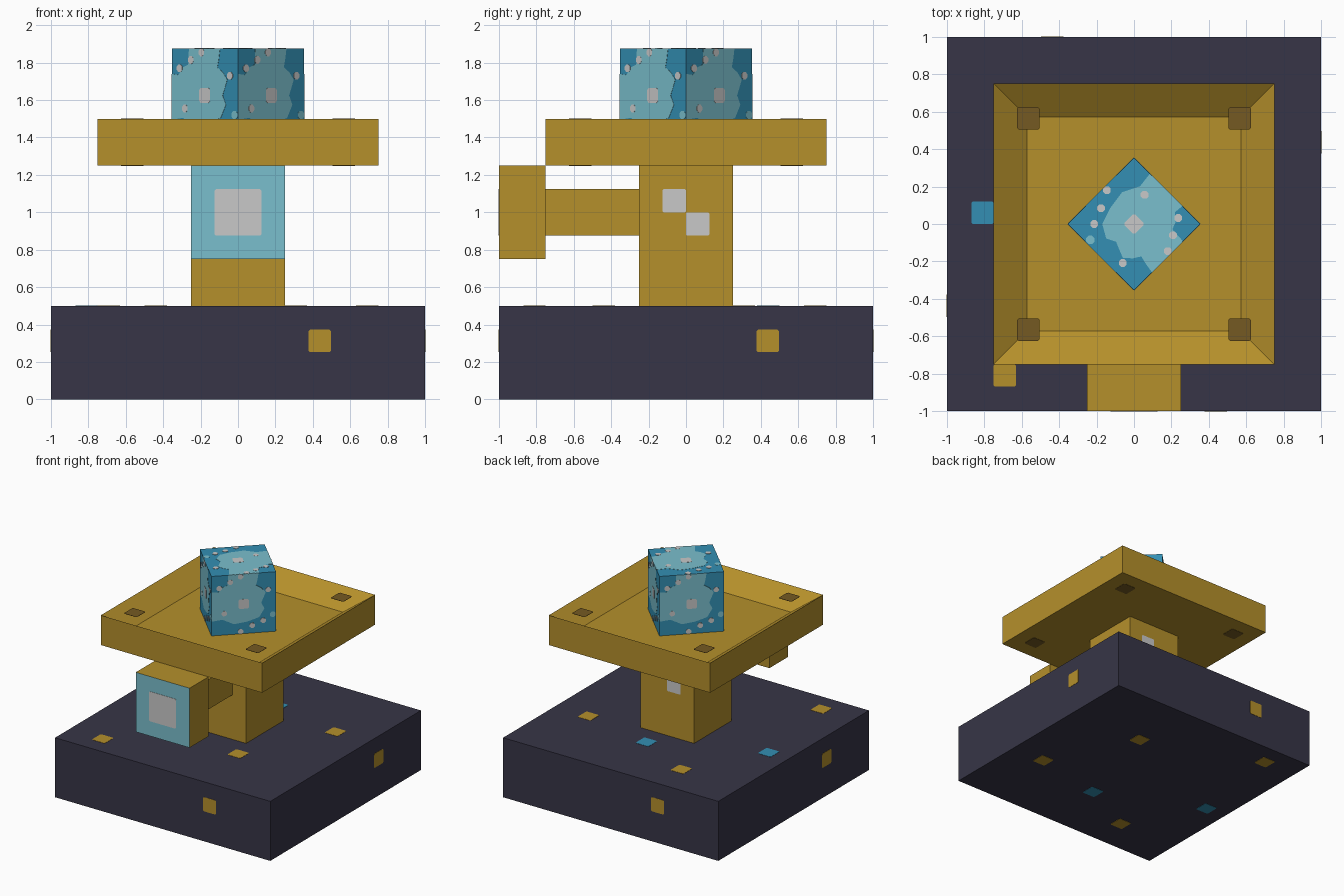
import bpy, bmesh
from math import pi
from mathutils import Vector, Matrix

if "Cube" in bpy.data.objects:
    bpy.data.objects.remove(bpy.data.objects["Cube"])


def material(name, hex_code):
    srgb = [int(hex_code[i:i + 2], 16) / 255 for i in (0, 2, 4)]
    colour = [c / 12.92 if c <= 0.04045 else ((c + 0.055) / 1.055) ** 2.4 for c in srgb] + [1]
    m = bpy.data.materials.new(name)
    m.use_nodes = True
    m.diffuse_color = colour
    m.node_tree.nodes["Principled BSDF"].inputs["Base Color"].default_value = colour
    return m


SLATE = material("dark slate", "373547")
GOLD = material("gold", "B5902B")
BROWN = material("brown", "755A22")
BLUE = material("deep blue", "338FB3")
CYAN = material("pale cyan", "7ABFCD")
GREY = material("light grey", "C9C9C9")


def finish(bm, name, *mats):
    mesh = bpy.data.meshes.new(name)
    bm.to_mesh(mesh)
    bm.free()
    for m in mats:
        mesh.materials.append(m)
    obj = bpy.data.objects.new(name, mesh)
    bpy.context.collection.objects.link(obj)
    return obj


def box(size, centre, turn=0):
    bm = bmesh.new()
    bmesh.ops.create_cube(bm, size=1)
    bm.transform(Matrix.Translation(centre) @ Matrix.Rotation(turn, 4, 'Z') @ Matrix.Diagonal((*size, 1)))
    return bm


def plate(name, mat, outline, centre, normal, up, thick=0.002):
    """Thin plate with a flat outline, lying on a surface."""
    n, v = Vector(normal).normalized(), Vector(up).normalized()
    u = v.cross(n)
    bm = bmesh.new()
    verts = [bm.verts.new(Vector(centre) + u * a + v * b) for a, b in outline]
    base = bm.faces.new(verts)
    top = bmesh.ops.extrude_face_region(bm, geom=[base], use_keep_orig=True)["geom"]
    bmesh.ops.translate(bm, vec=n * thick, verts=[g for g in top if isinstance(g, bmesh.types.BMVert)])
    bmesh.ops.recalc_face_normals(bm, faces=bm.faces)
    return finish(bm, name, mat)


def rounded(size, cut, cx=0, cy=0):
    """Square outline with clipped corners."""
    h, k = size / 2, size / 2 - cut
    pts = [(h, -k), (h, k), (k, h), (-k, h), (-h, k), (-h, -k), (-k, -h), (k, -h)]
    return [(cx + a, cy + b) for a, b in pts]


SPOT = rounded(0.12, 0.008)
UP, DOWN = (0, 0, 1), (0, 0, -1)
SIDES = {"front": Vector((0, -1, 0)), "left": Vector((1, 0, 0)),
         "back": Vector((0, 1, 0)), "right": Vector((-1, 0, 0))}

# Base slab with a spot on each side
finish(box((2, 2, 0.5), (0, 0, 0.25)), "base", SLATE)
for side, n in SIDES.items():
    across = Vector(UP).cross(n)
    plate("base_spot_" + side, GOLD, SPOT, n + across * 0.4375 + Vector((0, 0, 0.3125)), n, UP)

# Spots on the base's top, mirrored on its underside
gold_spots = [(-0.69, -0.81), (0.31, -0.44), (0.69, 0.31), (-0.44, 0.69)]
blue_spots = [(0.06, 0.44), (-0.81, 0.06)]
for mat, spots in ((GOLD, gold_spots), (BLUE, blue_spots)):
    for x, y in spots:
        plate("base_top_spot", mat, SPOT, (x, y, 0.5), UP, (0, 1, 0))
        plate("base_under_spot", mat, SPOT, (x, -y, 0), DOWN, (0, 1, 0))

# Pillar with paired square marks
finish(box((0.5, 0.5, 0.75), (0, 0, 0.875)), "pillar", GOLD)
for side, n in SIDES.items():
    if side != "front":
        across = Vector(UP).cross(n)
        for s in (-1, 1):
            plate("pillar_mark_" + side, GREY, rounded(0.125, 0.006),
                  n * 0.25 + across * 0.0625 * s + Vector((0, 0, 1 - 0.0625 * s)), n, UP)

# Arm and its head, whose front face is cyan
finish(box((0.25, 0.5, 0.25), (0, -0.5, 1)), "arm", GOLD)
bm = box((0.5, 0.25, 0.5), (0, -0.875, 1))
bm.normal_update()
for f in bm.faces:
    f.material_index = int(f.normal.y < -0.5)
finish(bm, "arm_head", GOLD, CYAN)
plate("arm_head_mark", GREY, rounded(0.25, 0.008), (0, -1, 1), SIDES["front"], UP)

# Tray with a recess sunk into its top
bm = box((1.5, 1.5, 0.25), (0, 0, 1.375))
bm.normal_update()
top = [f for f in bm.faces if f.normal.z > 0.5]
bmesh.ops.inset_region(bm, faces=top, thickness=0.25)
bmesh.ops.translate(bm, vec=(0, 0, -0.125), verts=top[0].verts)
finish(bm, "tray", GOLD)
for x in (-0.565, 0.565):
    for y in (-0.565, 0.565):
        plate("tray_top_spot", BROWN, SPOT, (x, y, 1.5), UP, (0, 1, 0))
        plate("tray_under_spot", BROWN, SPOT, (x, y, 1.25), DOWN, (0, 1, 0))

# Turned crystal block with a pale patch and specks on each face
finish(box((0.5, 0.5, 0.5), (0, 0, 1.625), pi / 4), "crystal", BLUE)
PATCH = [(0, .76), (0, .27), (.1, .28), (.17, .2), (.25, .17), (.26, 0), (.73, 0), (.71, .12),
         (.69, .2), (.77, .25), (.84, .33), (.8, .43), (.77, .5), (.82, .6), (.74, .74),
         (.56, .8), (.35, .83), (.17, .74)]
SPECKS = [(.45, .96), (.63, .87), (.8, .8), (.88, .29), (.2, .64), (.12, .21), (.29, .12), (.45, .04)]


def on_face(u, v):
    return (u - 0.5) * 0.5, (0.5 - v) * 0.5


faces = [((x, y, 0), UP) for x in (-1, 1) for y in (-1, 1)] + [(UP, (1, -1, 0))]
for n, up in faces:
    centre = Vector((0, 0, 1.625)) + Vector(n).normalized() * 0.25
    plate("crystal_patch", CYAN, [on_face(*p) for p in PATCH], centre, n, up, 0.0015)
    plate("crystal_dot", CYAN, rounded(0.045, 0.013, *on_face(.95, .71)), centre, n, up, 0.0015)
    plate("crystal_centre", GREY, rounded(0.08, 0.01), centre, n, up, 0.003)
    for p in SPECKS:
        plate("crystal_speck", GREY, rounded(0.042, 0.013, *on_face(*p)), centre, n, up, 0.003)
